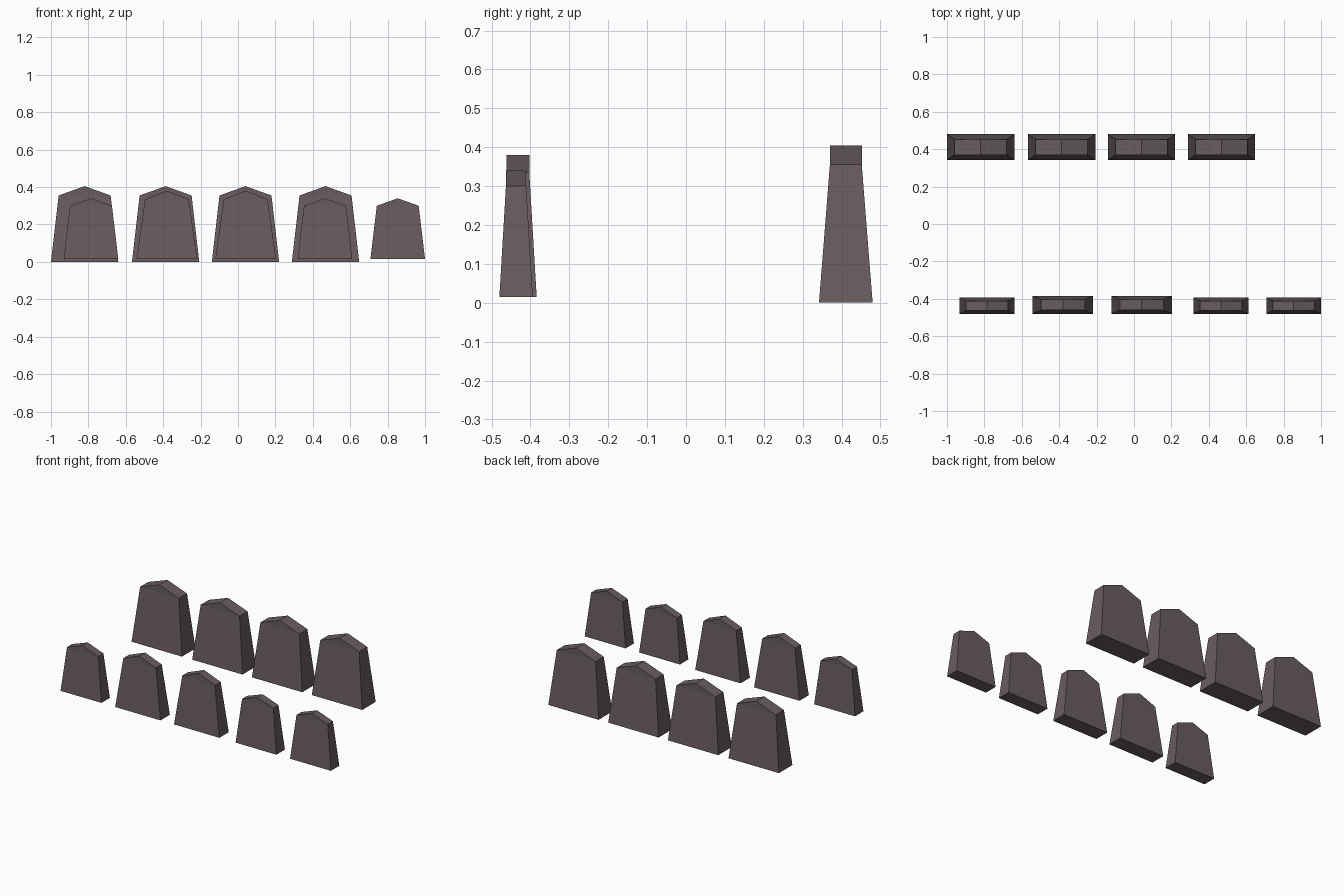
import bpy

cube = bpy.data.objects.get("Cube")
if cube:
    bpy.data.objects.remove(cube, do_unlink=True)

# Single dark stone colour
stone = bpy.data.materials.new("dark_stone")
stone.use_nodes = True
colour = (0.14, 0.108, 0.114, 1)
stone.diffuse_color = colour
bsdf = stone.node_tree.nodes["Principled BSDF"]
bsdf.inputs["Base Color"].default_value = colour
bsdf.inputs["Roughness"].default_value = 0.9


def slab_mesh(name, base_half, top_half, base_depth, top_depth, shoulder, peak):
    """Tapered slab with a gabled top; depths are half thicknesses."""
    profile = [(-base_half, base_depth, 0), (base_half, base_depth, 0),
               (top_half, top_depth, shoulder), (0, top_depth, peak),
               (-top_half, top_depth, shoulder)]
    n = len(profile)
    verts = [(x, side * d, z) for side in (-1, 1) for x, d, z in profile]
    front = list(range(n))
    back = [i + n for i in reversed(front)]
    rim = [(i, i + n, (i + 1) % n + n, (i + 1) % n) for i in front]

    # Split front and back at the shoulder, where the taper ends
    faces = [(0, 1, 2, 4), (2, 3, 4),
             (n + 4, n + 2, n + 1, n), (n + 4, n + 3, n + 2)] + rim
    mesh = bpy.data.meshes.new(name)
    mesh.from_pydata(verts, [], faces)
    mesh.materials.append(stone)
    mesh.update()
    return mesh


large = slab_mesh("large_slab", 0.18, 0.139, 0.069, 0.041, 0.355, 0.405)
medium = slab_mesh("medium_slab", 0.162, 0.117, 0.048, 0.029, 0.32, 0.365)
small = slab_mesh("small_slab", 0.146, 0.112, 0.043, 0.026, 0.285, 0.325)


def place(name, mesh, x, y, z):
    slab = bpy.data.objects.new(name, mesh)
    slab.location = (x, y, z)
    bpy.context.collection.objects.link(slab)


# Back row of large slabs
for i, x in enumerate((-0.82, -0.387, 0.04, 0.468)):
    place(f"back_slab_{i + 1}", large, x, 0.411, 0)

# Front row of smaller slabs, raised slightly
front_row = [(small, -0.786), (medium, -0.38), (medium, 0.041),
             (small, 0.465), (small, 0.854)]
for i, (mesh, x) in enumerate(front_row):
    y = -0.432 if mesh == medium else -0.437
    place(f"front_slab_{i + 1}", mesh, x, y, 0.015)
